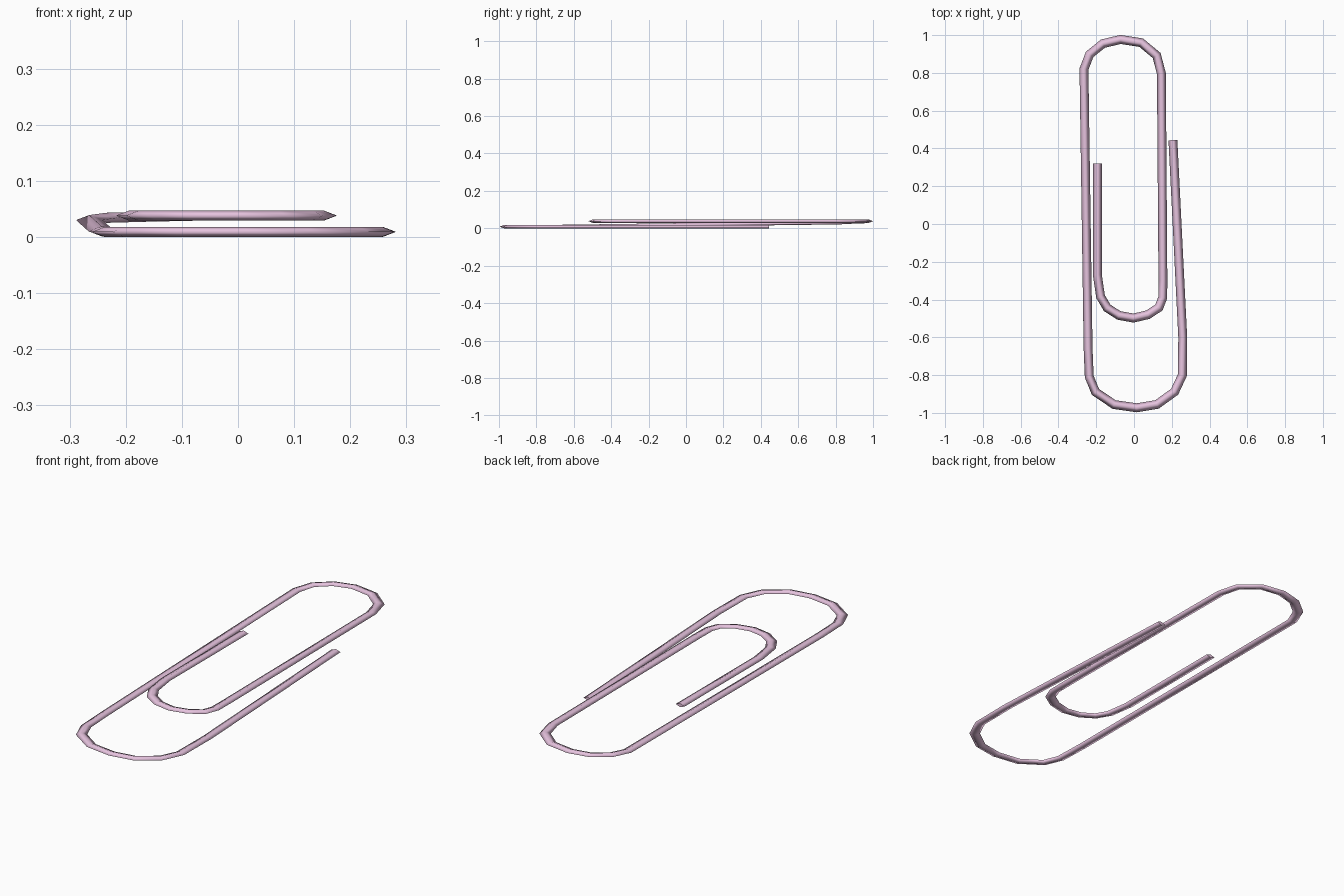
import bpy, bmesh
from mathutils import Vector

if "Cube" in bpy.data.objects:
    bpy.data.objects.remove(bpy.data.objects["Cube"])

# Centreline of the bent wire: lower loop, rising long leg, upper loop
PATH = [(0.206, 0.444, .009), (0.258, -0.60, .009), (0.256, -0.80, .009),
        (0.215, -0.888, .009), (0.122, -0.955, .009), (0.014, -0.973, .009),
        (-0.105, -0.956, .009), (-0.204, -0.889, .009), (-0.237, -0.808, .009),
        (-0.243, -0.66, .010), (-0.265, 0.82, .030), (-0.235, 0.898, .034),
        (-0.164, 0.955, .036), (-0.071, 0.977, .038), (0.038, 0.96, .038),
        (0.12, 0.892, .038), (0.145, 0.797, .038), (0.153, -0.30, .038),
        (0.152, -0.39, .038), (0.132, -0.442, .038), (0.074, -0.480, .038),
        (-0.003, -0.498, .038), (-0.08, -0.484, .038), (-0.142, -0.444, .038),
        (-0.177, -0.384, .038), (-0.194, -0.27, .038), (-0.193, 0.32, .038)]
HALF_W, HALF_H = 0.0235, 0.009


def sweep_wire(name, path):
    """Sweep a flattened four-sided section along the path with mitred bends."""
    pts = [Vector(p) for p in path]
    bm = bmesh.new()
    rings = []
    for i, p in enumerate(pts):
        a = (p - pts[i - 1]) if i else (pts[1] - p)
        b = (pts[i + 1] - p) if i < len(pts) - 1 else a
        a, b = a.normalized(), b.normalized()
        t = (a + b).normalized()
        side = Vector((-t.y, t.x, 0)).normalized() * HALF_W / max(t.dot(a), 0.5)
        up = Vector((0, 0, HALF_H))
        rings.append([bm.verts.new(p + o) for o in (side, up, -side, -up)])
    for r, s in zip(rings, rings[1:]):
        for k in range(4):
            j = (k + 1) % 4
            bm.faces.new((r[k], r[j], s[j], s[k])).smooth = True
    # end caps
    bm.faces.new(rings[0])
    bm.faces.new(rings[-1])
    bmesh.ops.recalc_face_normals(bm, faces=bm.faces)
    me = bpy.data.meshes.new(name)
    bm.to_mesh(me)
    bm.free()
    ob = bpy.data.objects.new(name, me)
    bpy.context.collection.objects.link(ob)
    return ob


wire = sweep_wire("paperclip_wire", PATH)
pink = bpy.data.materials.new("pink_coating")
pink.diffuse_color = (0.80, 0.55, 0.74, 1)
pink.use_nodes = True
pink.node_tree.nodes["Principled BSDF"].inputs["Base Color"].default_value = pink.diffuse_color
wire.data.materials.append(pink)
